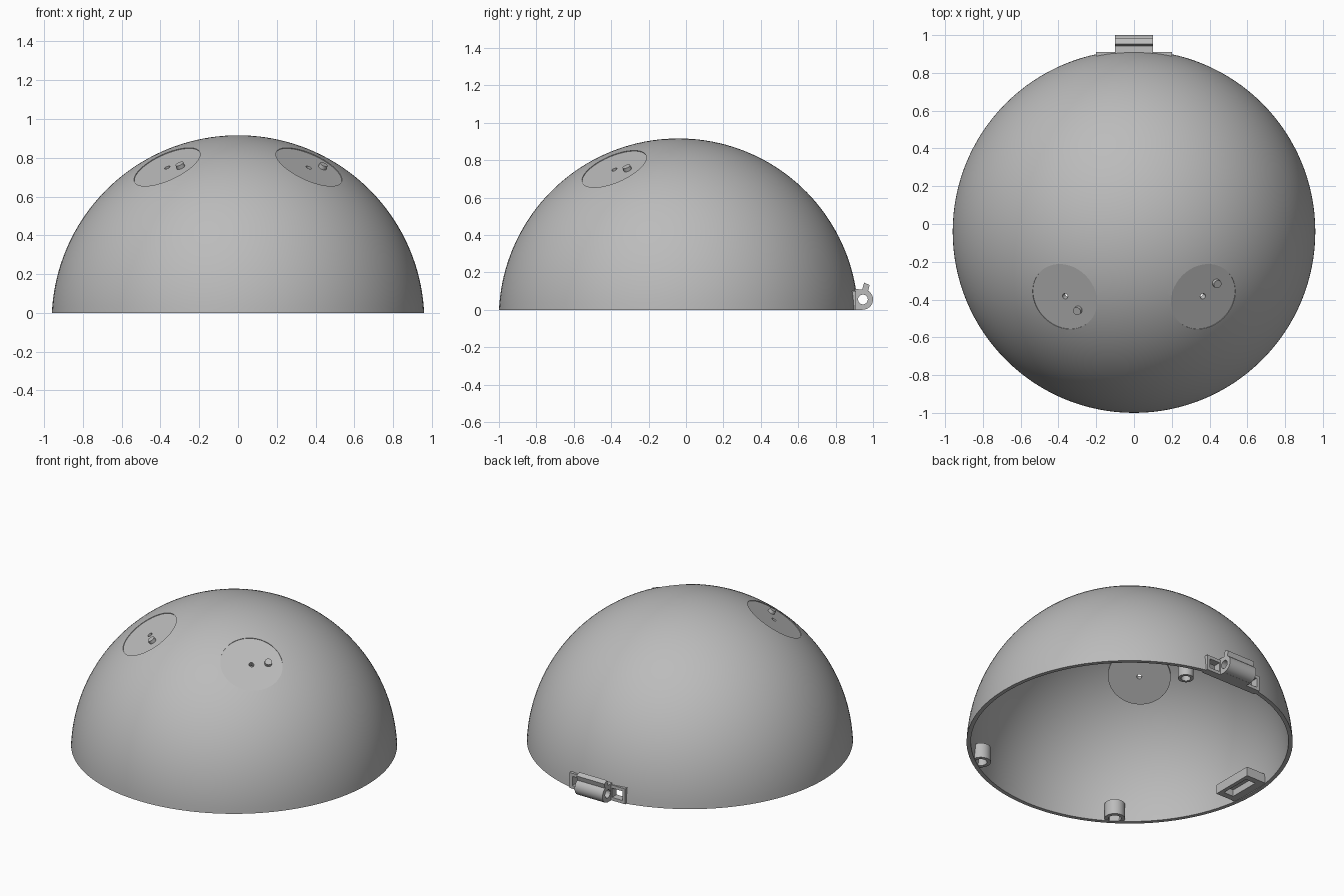
import bpy, bmesh, math
from mathutils import Vector, Matrix

if "Cube" in bpy.data.objects:
    bpy.data.objects.remove(bpy.data.objects["Cube"])

CX = Vector((0, -0.04, -0.045))     # centre of the dome sphere
R_OUT, R_IN = 0.961, 0.936

grey = bpy.data.materials.new("grey_plastic")
grey.diffuse_color = (0.5, 0.5, 0.5, 1)
grey.use_nodes = True
grey.node_tree.nodes["Principled BSDF"].inputs["Base Color"].default_value = grey.diffuse_color


def finish(name, bm, smooth=True):
    bmesh.ops.recalc_face_normals(bm, faces=bm.faces)
    me = bpy.data.meshes.new(name)
    bm.to_mesh(me)
    bm.free()
    ob = bpy.data.objects.new(name, me)
    bpy.context.collection.objects.link(ob)
    me.materials.append(grey)
    if smooth:
        shade(ob)
    return ob


def shade(ob):
    bpy.ops.object.select_all(action='DESELECT')
    ob.select_set(True)
    bpy.context.view_layer.objects.active = ob
    bpy.ops.object.shade_smooth_by_angle(angle=math.radians(30))


def lathe(name, profile, loc=(0, 0, 0), axis=(0, 0, 1), segs=48):
    """Spin a closed (radius, height) profile about an axis."""
    bm = bmesh.new()
    vs = [bm.verts.new((r, 0, z)) for r, z in profile]
    es = [bm.edges.new((vs[i], vs[(i + 1) % len(vs)])) for i in range(len(vs))
          if profile[i][0] > 1e-6 or profile[(i + 1) % len(vs)][0] > 1e-6]
    bmesh.ops.spin(bm, geom=vs + es, cent=(0, 0, 0), axis=(0, 0, 1),
                   angle=2 * math.pi, steps=segs, use_duplicate=False)
    bmesh.ops.remove_doubles(bm, verts=bm.verts, dist=1e-5)
    rot = Vector((0, 0, 1)).rotation_difference(Vector(axis).normalized())
    bm.transform(Matrix.Translation(Vector(loc)) @ rot.to_matrix().to_4x4())
    return finish(name, bm)


def prism(name, pts, x0, x1):
    """Extrude a (y, z) outline along x."""
    bm = bmesh.new()
    f = bm.faces.new([bm.verts.new((x0, y, z)) for y, z in pts])
    g = bmesh.ops.extrude_face_region(bm, geom=[f])
    bmesh.ops.translate(bm, vec=(x1 - x0, 0, 0),
                        verts=[v for v in g["geom"] if isinstance(v, bmesh.types.BMVert)])
    return finish(name, bm, False)


def box(name, x0, x1, y0, y1, z0, z1):
    return prism(name, [(y0, z0), (y1, z0), (y1, z1), (y0, z1)], x0, x1)


def boolean(ob, cutter, op='DIFFERENCE'):
    m = ob.modifiers.new("bool", 'BOOLEAN')
    m.operation, m.solver, m.object = op, 'EXACT', cutter
    bpy.context.view_layer.objects.active = ob
    bpy.ops.object.modifier_apply(modifier=m.name)
    bpy.data.objects.remove(cutter)
    shade(ob)


def arc(r, n):
    """Quarter arc from the flat base up to the pole, in world height."""
    a0 = math.asin(-CX.z / r)
    return [(r * math.cos(a), r * math.sin(a) + CX.z)
            for a in (a0 + (math.pi / 2 - a0) * i / n for i in range(n + 1))]


def ball(r):
    return lathe("trim_ball", arc(r, 32) + [(0, 0)], (0, CX.y, 0), segs=96)


# Hemispherical shell
dome = lathe("dome_shell", arc(R_OUT, 40) + arc(R_IN, 40)[::-1], (0, CX.y, 0), segs=128)

# Flat round pads let into the shell, each with a centre hole and an off-centre pin
for side, label in ((1, "right"), (-1, "left")):
    n = Vector((side * 0.388, -0.365, 0.846)).normalized()
    cut = lathe("pad_cutter", [(0, 0.86), (0.185, 0.86), (0.185, 1.0), (0, 1.0)], CX, n, 64)
    boolean(dome, cut)
    lathe(label + "_pad", [(0.015, 0.905), (0.185, 0.905), (0.185, 0.939), (0.015, 0.939)],
          CX, n, 64)
    t = Vector((0.72, side * 0.72, 0))
    t = (t - n * t.dot(n)).normalized()
    lathe(label + "_pad_pin", [(0, 0.93), (0.022, 0.93), (0.022, 0.96), (0, 0.96)],
          CX + t * 0.1, n, 24)

# Flat hinge mount at the back with an opening on either side of the hinge
boolean(dome, box("mount_cutter", -0.2, 0.2, 0.8, 1.1, -0.1, 0.1))
mount = box("hinge_mount", -0.2, 0.2, 0.862, 0.91, 0, 0.1)
for s in (-1, 1):
    a, b = sorted((s * 0.105, s * 0.18))
    boolean(mount, box("window_cutter", a, b, 0.7, 1.1, 0.02, 0.08))

# Hinge barrel, its web and the small stop tab
lathe("hinge_barrel", [(0.026, -0.1), (0.054, -0.1), (0.054, 0.1), (0.026, 0.1)],
      (0, 0.946, 0.055), (1, 0, 0), 40)
prism("hinge_web", [(0.905, 0), (0.945, 0), (0.93, 0.025), (0.918, 0.055), (0.93, 0.085),
                    (0.945, 0.108), (0.888, 0.112)], -0.1, 0.1)
prism("hinge_tab", [(0.94, 0.1), (0.972, 0.095), (0.982, 0.132), (0.952, 0.145)], -0.1, 0.1)

# Screw posts inside the rim, trimmed to the shell
for name, x, y, r, h in (("right_post", 0.515, -0.79, 0.06, 0.1),
                         ("left_post", -0.515, -0.79, 0.06, 0.1),
                         ("back_post", 0.225, 0.743, 0.046, 0.45)):
    post = lathe(name, [(0, 0.07), (r * 0.62, 0.07), (r * 0.62, 0.003), (r, 0.003),
                        (r, h), (0, h)], (x, y, 0), segs=32)
    boolean(post, ball(0.95), 'INTERSECT')

# Rectangular holder on the inside of the left wall, open underneath
holder = box("holder", -0.93, -0.785, -0.18, 0.1, 0.002, 0.062)
boolean(holder, box("holder_cutter", -0.88, -0.81, -0.14, 0.06, -0.1, 0.045))
boolean(holder, ball(0.95), 'INTERSECT')
